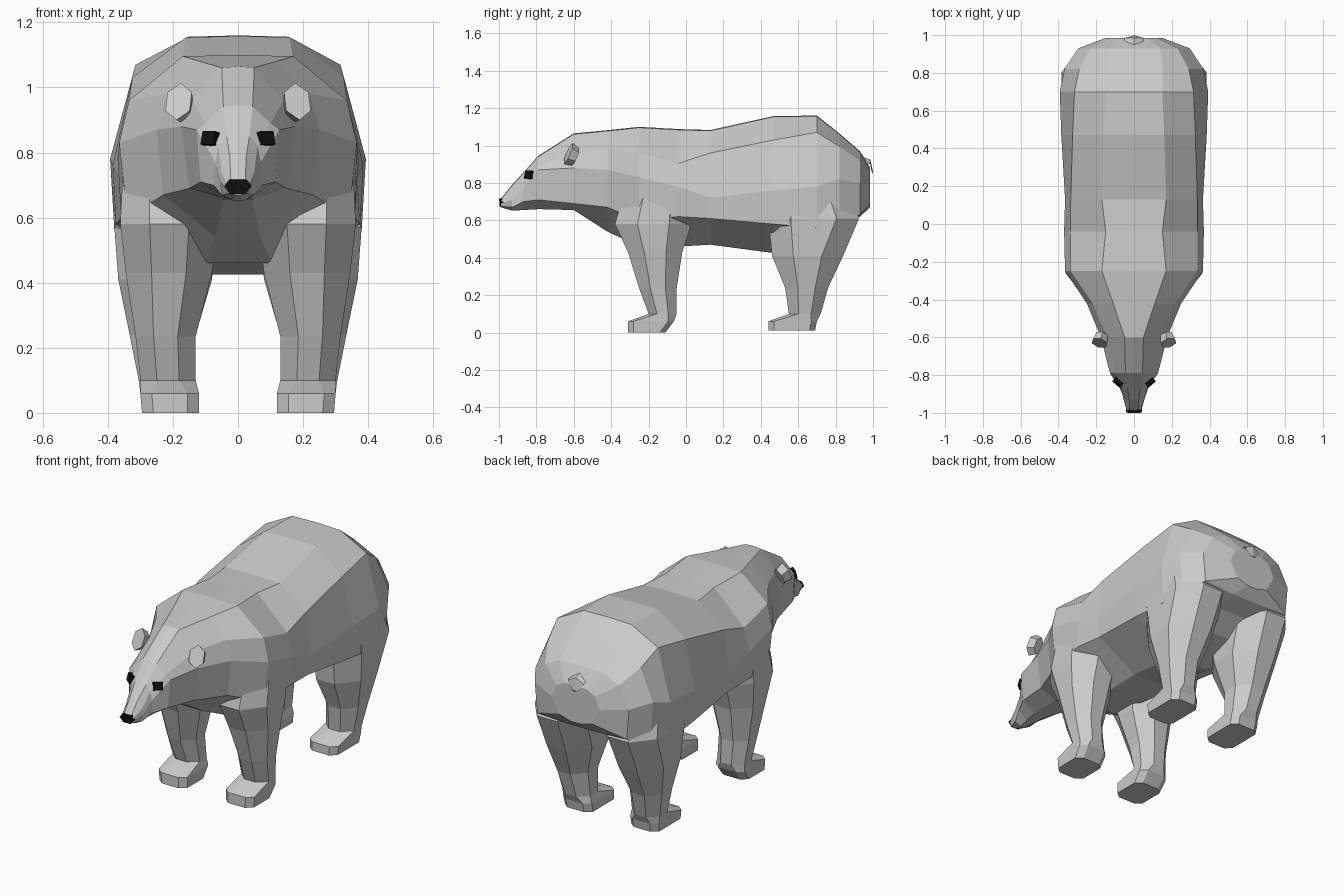
import bpy, bmesh, math
from mathutils import Vector

black = bpy.data.materials.new("black")
black.diffuse_color = (0.005, 0.005, 0.005, 1)


def finish(name, bm, mat=None):
    bmesh.ops.recalc_face_normals(bm, faces=bm.faces)
    me = bpy.data.meshes.new(name)
    bm.to_mesh(me)
    bm.free()
    ob = bpy.data.objects.new(name, me)
    bpy.context.collection.objects.link(ob)
    if mat:
        me.materials.append(mat)
    return ob


def loft(name, rings, mat=None):
    """Skin a row of closed rings and cap both ends."""
    bm = bmesh.new()
    rows = [[bm.verts.new(p) for p in r] for r in rings]
    n = len(rows[0])
    for a, b in zip(rows, rows[1:]):
        for i in range(n):
            j = (i + 1) % n
            bm.faces.new((a[i], a[j], b[j], b[i]))
    bm.faces.new(rows[0])
    bm.faces.new(rows[-1])
    return finish(name, bm, mat)


def body_ring(y, top, x1, x2, z2, x3, z3, x4, z4, bottom):
    """Symmetric cross-section: back edge, upper crease, side, flank, belly."""
    half = [(x1, top - 0.004), (x2, z2), (x3, z3), (x4, z4), (x4 * 0.3, bottom)]
    pts = [(0, top)] + half + [(-x, z) for x, z in reversed(half)]
    return [(x, y, z) for x, z in pts]


# Head and muzzle sections
head = [
    (-0.99, .715, .022, .035, .705, .038, .690, .025, .675, .67),
    (-0.93, .790, .025, .050, .740, .055, .710, .050, .670, .652),
    (-0.87, .855, .035, .060, .820, .070, .770, .075, .700, .655),
    (-0.79, .945, .045, .100, .890, .127, .870, .115, .710, .66),
    (-0.60, 1.065, .05, .140, .960, .175, .880, .150, .690, .655),
]
# Neck, torso and rump sections
torso = [
    (-0.42, 1.082, .11, .220, .980, .250, .870, .230, .670, .54),
    (-0.25, 1.10, .17, .335, .960, .365, .830, .340, .600, .46),
    (-0.04, 1.088, .15, .335, .905, .370, .780, .360, .620, .46),
    (0.13, 1.083, .17, .335, .960, .365, .720, .350, .610, .47),
    (0.47, 1.158, .16, .325, 1.03, .385, .760, .375, .580, .425),
    (0.70, 1.160, .15, .315, 1.07, .393, .780, .380, .560, .50),
    (0.82, 1.065, .15, .290, .995, .368, .820, .350, .590, .58),
    (0.93, .970, .14, .230, .920, .295, .800, .280, .630, .62),
    (0.985, .880, .07, .120, .850, .150, .780, .100, .690, .67),
]
loft("body", [body_ring(*r) for r in head + torso])


def leg(name, side, sections):
    """Octagonal leg from (z, front y, back y, inner x, outer x) sections."""
    rings = []
    for z, y0, y1, x0, x1 in sections:
        cx, cy = (x1 - x0) * 0.3, min((y1 - y0) * 0.3, 0.12)
        if z < 0.08:
            cx, cy = 0.035, 0.03
        pts = [(x0 + cx, y0), (x1 - cx, y0), (x1, y0 + cy), (x1, y1 - cy),
               (x1 - cx, y1), (x0 + cx, y1), (x0, y1 - cy), (x0, y0 + cy)]
        rings.append([(side * x, y, z) for x, y in pts])
    loft(name, rings)


front_leg = [
    (0.00, -.31, -.11, .12, .295), (0.06, -.31, -.065, .12, .30),
    (0.10, -.20, -.05, .13, .30), (0.235, -.25, -.05, .13, .315),
    (0.43, -.31, -.02, .08, .345), (0.58, -.38, .03, .06, .362),
    (0.72, -.34, .03, .08, .355),
]
hind_leg = [
    (0.01, .44, .69, .12, .295), (0.06, .44, .70, .12, .30),
    (0.10, .55, .72, .13, .305), (0.24, .53, .76, .13, .333),
    (0.41, .46, .84, .08, .368), (0.61, .44, .925, .06, .383),
    (0.75, .50, .87, .10, .36),
]


def placed(name, bm, loc, normal, scale, mat=None):
    ob = finish(name, bm, mat)
    ob.location = loc
    ob.rotation_euler = Vector(normal).to_track_quat('Z', 'Y').to_euler()
    ob.scale = scale


for side, word in ((1, "left"), (-1, "right")):
    leg(word + "_front_leg", side, front_leg)
    leg(word + "_hind_leg", side, hind_leg)
    # Eye: thin block set on the face
    bm = bmesh.new()
    bmesh.ops.create_cube(bm, size=1)
    placed(word + "_eye", bm, (side * .083, -.835, .842),
           (side * .62, -.73, .25), (.052, .042, .03), black)
    # Ear: tapered six-sided disc
    bm = bmesh.new()
    bmesh.ops.create_cone(bm, cap_ends=True, segments=6, radius1=.8, radius2=1, depth=1)
    placed(word + "_ear", bm, (side * .177, -.61, .948),
           (side * .25, -.88, .4), (.045, .062, .045))

# Nose: black tip on the muzzle
tip = [(-.026, .718), (.026, .718), (.042, .697), (.022, .672), (-.022, .672), (-.042, .697)]
loft("nose", [[(x, y + (z - .718) * -.1, z) for x, z in tip] for y in (-.97, -1.0)], black)

# Tail: small downward wedge on the rump
loft("tail", [[(-.05, .93, .92), (.05, .93, .92), (0, .92, .95)],
              [(-.05, .985, .90), (.05, .985, .90), (0, .985, .925)],
              [(-.012, .995, .85), (.012, .995, .85), (0, 1.0, .86)]])
